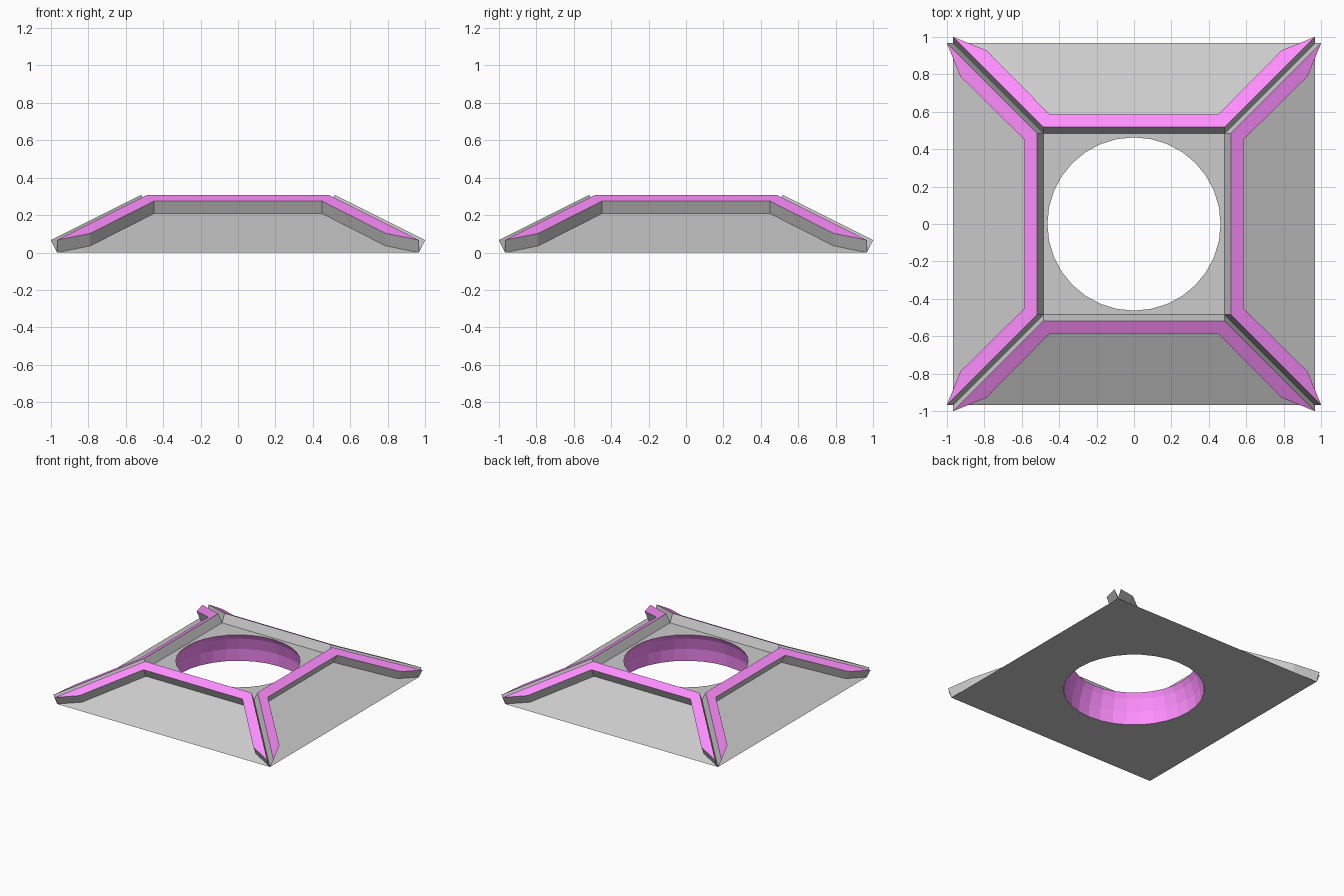
import bpy, bmesh, math
from mathutils import Matrix, Vector

if "Cube" in bpy.data.objects:
    bpy.data.objects.remove(bpy.data.objects["Cube"])

BASE, TOP, HEIGHT = 0.967, 0.484, 0.242   # half widths and height of the plate
THICK = 0.0745                            # trim thickness along the slope normal


def material(name, colour):
    m = bpy.data.materials.new(name)
    m.diffuse_color = colour
    m.use_nodes = True
    m.node_tree.nodes["Principled BSDF"].inputs["Base Color"].default_value = m.diffuse_color
    return m


grey = material("grey", (0.8, 0.8, 0.8, 1))
pink = material("pink", (1.0, 0.27, 1.0, 1))


def make_object(name, bm):
    bmesh.ops.recalc_face_normals(bm, faces=bm.faces)
    mesh = bpy.data.meshes.new(name)
    bm.to_mesh(mesh)
    bm.free()
    mesh.materials.append(grey)
    mesh.materials.append(pink)
    ob = bpy.data.objects.new(name, mesh)
    bpy.context.scene.collection.objects.link(ob)
    return ob


# Tapered square plate
bm = bmesh.new()
bmesh.ops.create_cone(bm, cap_ends=True, segments=4, radius1=BASE * math.sqrt(2),
                      radius2=TOP * math.sqrt(2), depth=HEIGHT,
                      matrix=Matrix.Translation((0, 0, HEIGHT / 2)) @ Matrix.Rotation(math.pi / 4, 4, 'Z'))
plate = make_object("plate", bm)

# Domed opening, cut by a sphere that leaves a pink wall
bm = bmesh.new()
bmesh.ops.create_uvsphere(bm, u_segments=32, v_segments=16, radius=0.525)
for f in bm.faces:
    f.material_index = 1
cutter = make_object("opening_cutter", bm)
cutter.hide_render = True
cutter.hide_set(True)
cut = plate.modifiers.new("opening", 'BOOLEAN')
cut.operation = 'DIFFERENCE'
cut.solver = 'EXACT'
cut.object = cutter

# Raised trim on each slope: flat outline extruded along the slope normal
slope = HEIGHT / (BASE - TOP)
normal = Vector((0, -slope, 1)).normalized()
half = [(BASE, BASE), (0.79, 0.896), (0.45, 0.552)]
outline = [(-TOP, TOP), (TOP, TOP)] + half + [(-x, d) for x, d in reversed(half)]
for i, side in enumerate(("front", "right", "back", "left")):
    bm = bmesh.new()
    verts = [bm.verts.new((x, -d, (BASE - d) * slope)) for x, d in outline]
    face = bm.faces.new(verts)
    ext = bmesh.ops.extrude_face_region(bm, geom=[face], use_keep_orig=True)["geom"]
    bmesh.ops.translate(bm, vec=normal * THICK,
                        verts=[v for v in ext if isinstance(v, bmesh.types.BMVert)])
    for f in ext:
        if isinstance(f, bmesh.types.BMFace) and f.calc_center_median().dot(normal) > \
                verts[0].co.dot(normal) + THICK * 0.9:
            f.material_index = 1
    bm.transform(Matrix.Rotation(i * math.pi / 2, 4, 'Z'))
    make_object(side + "_trim", bm)
